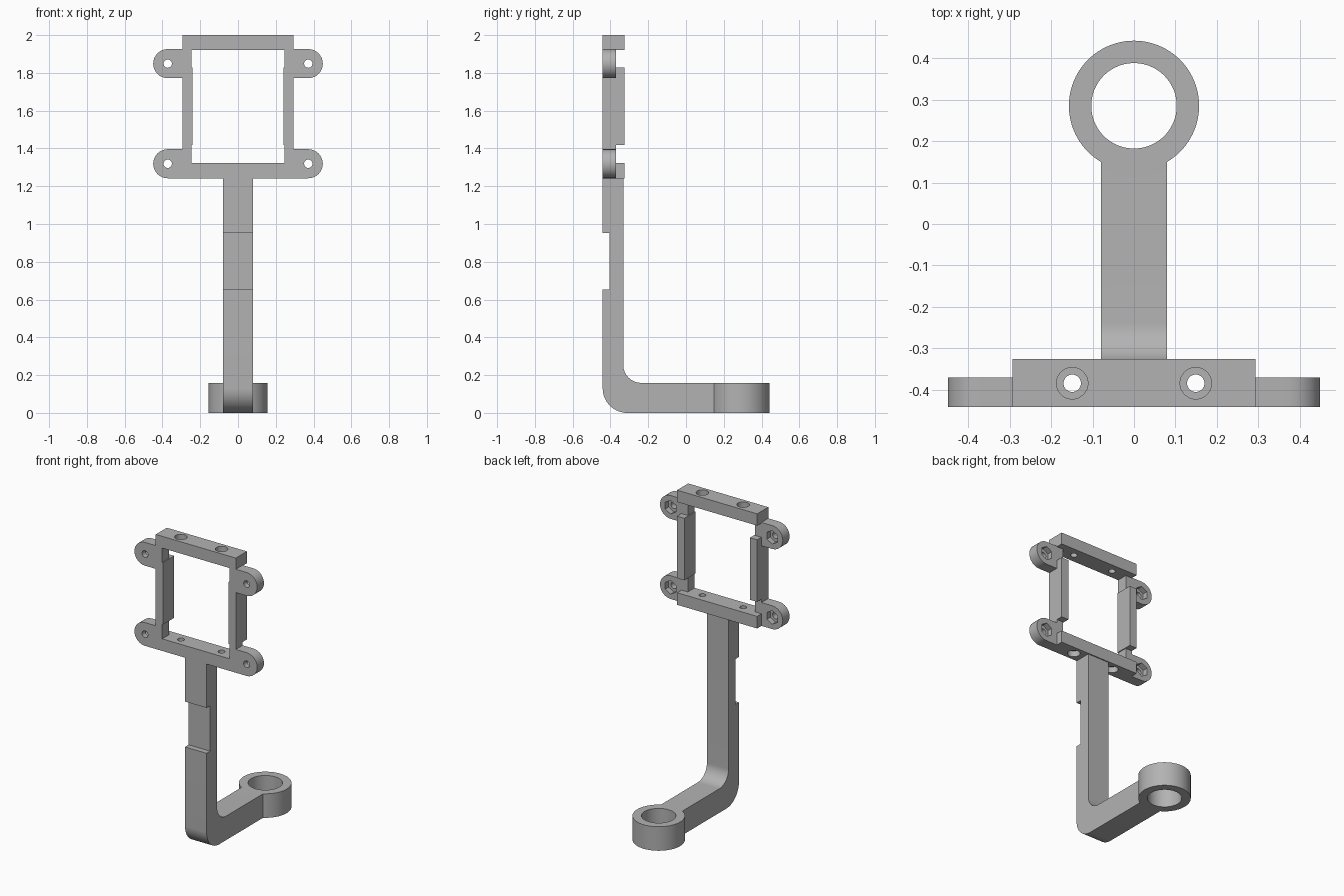
import bpy, bmesh
from math import sin, cos, pi, radians
from mathutils import Matrix, Vector

if "Cube" in bpy.data.objects:
    bpy.data.objects.remove(bpy.data.objects["Cube"])

grey = bpy.data.materials.new("matte grey")
grey.use_nodes = True
colour = (0.45, 0.45, 0.45, 1)
grey.diffuse_color = colour
grey.node_tree.nodes["Principled BSDF"].inputs["Base Color"].default_value = colour

FRONT, PLATE_BACK, BACK = -0.441, -0.37, -0.325   # frame depths
BASE, TOP = 1.242, 2.0                            # frame heights
HALF = 0.293                                      # frame half width
EAR_X, EAR_R, EAR_Z = 0.372, 0.077, (1.319, 1.849)
STEM = 0.079                                      # stem half width


def finish(name, bm):
    bmesh.ops.recalc_face_normals(bm, faces=bm.faces)
    mesh = bpy.data.meshes.new(name)
    bm.to_mesh(mesh)
    bm.free()
    mesh.materials.append(grey)
    ob = bpy.data.objects.new(name, mesh)
    bpy.context.collection.objects.link(ob)
    return ob


def prism(name, points, offset):
    """Extrude a closed outline of 3D points."""
    bm = bmesh.new()
    face = bm.faces.new([bm.verts.new(p) for p in points])
    grown = bmesh.ops.extrude_face_region(bm, geom=[face])
    verts = [v for v in grown["geom"] if isinstance(v, bmesh.types.BMVert)]
    bmesh.ops.translate(bm, verts=verts, vec=offset)
    return finish(name, bm)


def box(name, x0, x1, y0, y1, z0, z1):
    outline = [(x0, y0, z0), (x1, y0, z0), (x1, y1, z0), (x0, y1, z0)]
    return prism(name, outline, (0, 0, z1 - z0))


def cylinder(name, centre, radius, depth, axis="Z", sides=48):
    bm = bmesh.new()
    turn = Matrix.Rotation(radians(90), 4, "X") if axis == "Y" else Matrix()
    bmesh.ops.create_cone(bm, cap_ends=True, segments=sides, radius1=radius,
                          radius2=radius, depth=depth,
                          matrix=Matrix.Translation(centre) @ turn)
    return finish(name, bm)


def arc(cx, cy, r, start, end, steps=16):
    angles = [radians(start + (end - start) * i / steps) for i in range(steps + 1)]
    return [(cx + r * cos(a), cy + r * sin(a)) for a in angles]


def combine(target, others, operation):
    """Apply booleans, then drop the helper objects."""
    for other in others:
        other.hide_render = True
        mod = target.modifiers.new("cut", "BOOLEAN")
        mod.operation, mod.solver, mod.object = operation, "EXACT", other
        bpy.context.view_layer.objects.active = target
        bpy.ops.object.modifier_apply(modifier=mod.name)
        bpy.data.objects.remove(other)


# Frame front plate with four rounded ears
right_half = [(HALF, BASE)]
for z in EAR_Z:
    right_half += [(HALF, z - EAR_R)] if z > EAR_Z[0] else []
    right_half += arc(EAR_X, z, EAR_R, -90, 90) + [(HALF, z + EAR_R)]
right_half.append((HALF, TOP))
outline = right_half + [(-x, z) for x, z in reversed(right_half)]
frame = prism("mounting_frame", [(x, FRONT, z) for x, z in outline],
              (0, PLATE_BACK - FRONT, 0))
combine(frame, [box("opening", -0.246, 0.246, -1, 0, 1.322, 1.922)], "DIFFERENCE")

# Raised rails behind the plate, with gaps at the corners
rails = [box("lower_rail", -HALF, HALF, -0.4, BACK, BASE, 1.322),
         box("upper_rail", -HALF, HALF, -0.4, BACK, 1.922, TOP)]
for s in (-1, 1):
    xs = sorted((s * 0.24, s * HALF))
    rails.append(box("side_rail", *xs, FRONT, BACK, 1.418, 1.828))
combine(frame, rails, "UNION")

# Screw holes: hexagonal recesses behind the ears, round recesses in the rails
cutters = []
for s in (-1, 1):
    for z in EAR_Z:
        cutters += [cylinder("ear_hole", (s * EAR_X, -0.4, z), 0.022, 0.3, "Y", 32),
                    cylinder("ear_recess", (s * EAR_X, -0.34, z), 0.045, 0.13, "Y", 6)]
    cutters.append(cylinder("rail_hole", (s * 0.149, -0.384, 1.6), 0.021, 1.2, sides=32))
    for z in (BASE, TOP):
        cutters.append(cylinder("rail_recess", (s * 0.149, -0.384, z), 0.038, 0.08, sides=32))
combine(frame, cutters, "DIFFERENCE")

# Bent stem with a shallow notch in its front
side = [(FRONT, BASE), (FRONT, 0.952), (-0.404, 0.952), (-0.404, 0.652), (FRONT, 0.652)]
side += arc(FRONT + 0.13, 0.13, 0.13, 180, 270)
side += [(0.16, 0), (0.16, 0.159)]
side += arc(-0.237, 0.254, 0.095, 270, 180)
side.append((-0.332, BASE))
stem = prism("bent_stem", [(-STEM, y, z) for y, z in side], (2 * STEM, 0, 0))

# Ring at the end of the arm
RING = Vector((0, 0.285, 0.0795))
combine(stem, [cylinder("ring", RING, 0.157, 0.159, sides=96)], "UNION")
combine(stem, [cylinder("bore", RING, 0.103, 0.5, sides=96)], "DIFFERENCE")

for ob in (frame, stem):
    bpy.ops.object.select_all(action="DESELECT")
    ob.select_set(True)
    bpy.context.view_layer.objects.active = ob
    bpy.ops.object.shade_smooth_by_angle(angle=radians(30))
